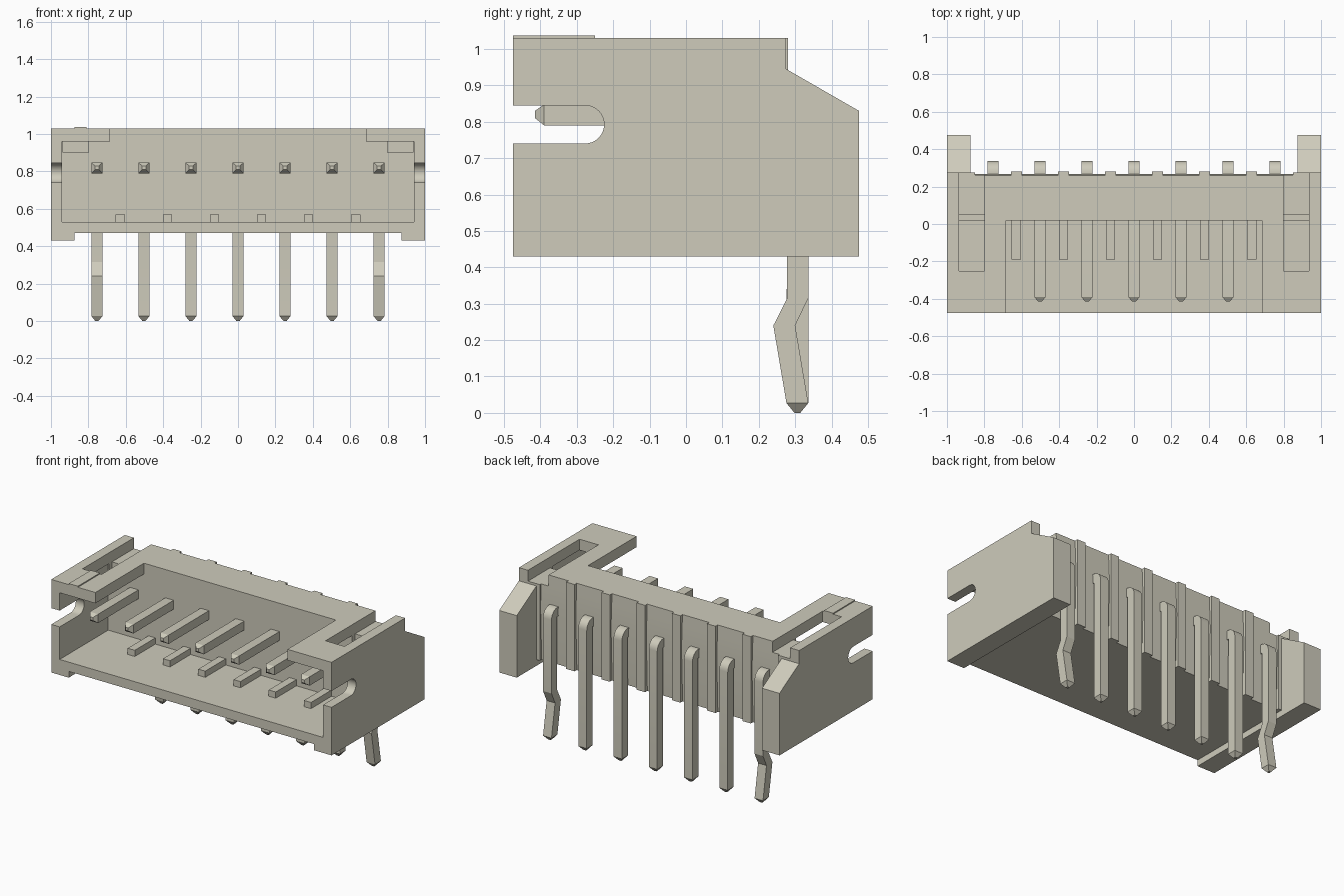
import bpy, bmesh, math

cube = bpy.data.objects.get("Cube")
if cube:
    bpy.data.objects.remove(cube, do_unlink=True)

COLOUR = (0.62, 0.60, 0.50, 1)
mat = bpy.data.materials.new("warm light grey")
mat.use_nodes = True
mat.diffuse_color = COLOUR
mat.node_tree.nodes["Principled BSDF"].inputs["Base Color"].default_value = COLOUR


def finish(name, bm):
    bmesh.ops.recalc_face_normals(bm, faces=bm.faces)
    mesh = bpy.data.meshes.new(name)
    bm.to_mesh(mesh)
    bm.free()
    mesh.materials.append(mat)
    ob = bpy.data.objects.new(name, mesh)
    bpy.context.collection.objects.link(ob)
    return ob


def smooth(ob):
    """Smooth the curved surfaces and keep real edges sharp."""
    ob.data.shade_smooth()
    ob.data.set_sharp_from_angle(angle=math.radians(20))


def extrude_x(name, outline, x0, x1):
    """Solid from a (y, z) outline running from x0 to x1."""
    bm = bmesh.new()
    face = bm.faces.new([bm.verts.new((x0, y, z)) for y, z in outline])
    out = bmesh.ops.extrude_face_region(bm, geom=[face])
    for v in out["geom"]:
        if isinstance(v, bmesh.types.BMVert):
            v.co.x = x1
    # The starting face is kept by the extrusion, so the solid is closed
    return finish(name, bm)


def box(name, x0, x1, y0, y1, z0, z1):
    return extrude_x(name, [(y0, z0), (y1, z0), (y1, z1), (y0, z1)], x0, x1)


def cut(target, cutter):
    cutter.hide_render = True
    mod = target.modifiers.new("cut", "BOOLEAN")
    mod.operation, mod.solver, mod.object = "DIFFERENCE", "EXACT", cutter
    bpy.context.view_layer.objects.active = target
    bpy.ops.object.modifier_apply(modifier=mod.name)
    bpy.data.objects.remove(cutter, do_unlink=True)


# Housing: side silhouette, hollowed from the front and opened at the top
housing = extrude_x("housing", [(-.475, .43), (.475, .43), (.475, .83),
                                (.275, .945), (.275, 1.03), (-.475, 1.03)], -1, 1)
cut(housing, box("cavity_cutter", -.94, .94, -.6, .02, .53, .96))
cut(housing, box("top_cutter", -.685, .685, -.6, .02, .9, 1.2))
cut(housing, box("underside_cutter", -.875, .875, -.6, .6, .3, .47))

# Rear wall with a slight draft either side of the pin line
cut(housing, extrude_x("rear_cutter", [(.255, .4), (.268, .82), (.255, 1.1),
                                       (.6, 1.1), (.6, .4)], -.875, .875))

# Rounded latch notches at the ends, and stepped slots in the top
arc = [(-.2775 + .0525 * math.sin(a), .7925 - .0525 * math.cos(a))
       for a in [math.pi * i / 16 for i in range(17)]]
for s in (-1, 1):
    cut(housing, extrude_x("notch_cutter", [(-.6, .74)] + arc + [(-.6, .845)],
                           s * .9, s * 1.1))
    cut(housing, box("slot_cutter", s * .8, s * .935, -.25, .05, .9, 1.2))
    cut(housing, box("step_cutter", s * .8, s * .935, .04, .6, .96, 1.2))
smooth(housing)

# Raised mark beside the first position
box("position_mark", -.875, -.81, -.475, -.25, 1.02, 1.037)

PITCH = .2515
HALF = .03

# Rear ribs and floor keys sit midway between the pins
for i in range(6):
    x = (i - 2.5) * PITCH
    box(f"rear_rib_{i + 1}", x - HALF, x + HALF, .2, .28, .47, 1.03)
    box(f"floor_key_{i + 1}", x - .025, x + .025, -.19, .03, .52, .57)
for s in (-1, 1):
    box("rear_end_rib", s * .85, s * .875, .2, .275, .47, .96)


def pin(name, x, kinked):
    """Square pin swept through rings of (inner point, outer point, half width)."""
    rings = [((-.415, .81), (-.415, .83), .01), ((-.39, .79), (-.39, .847), HALF)]
    for k in range(7):
        a = math.pi / 2 * k / 6
        s, c = math.sin(a), math.cos(a)
        rings.append(((.276 + .002 * s, .788 + .002 * c),
                      (.276 + .06 * s, .788 + .06 * c), HALF))
    if kinked:
        rings += [((.278, .315), (.336, .315), HALF), ((.24, .24), (.3, .24), HALF)]
    rings += [((.276, .027), (.336, .027), HALF), ((.298, 0), (.314, 0), .008)]
    bm = bmesh.new()
    loops = [[bm.verts.new((x + h, *p)) for h, p in
              ((-w, a), (w, a), (w, b), (-w, b))] for a, b, w in rings]
    for r, q in zip(loops, loops[1:]):
        for j in range(4):
            bm.faces.new((r[j], r[(j + 1) % 4], q[(j + 1) % 4], q[j]))
    bm.faces.new(loops[0])
    bm.faces.new(loops[-1])
    smooth(finish(name, bm))


# Seven pins, the outer two with kinked legs
for i in range(7):
    pin(f"pin_{i + 1}", (i - 3) * PITCH, i in (0, 6))
